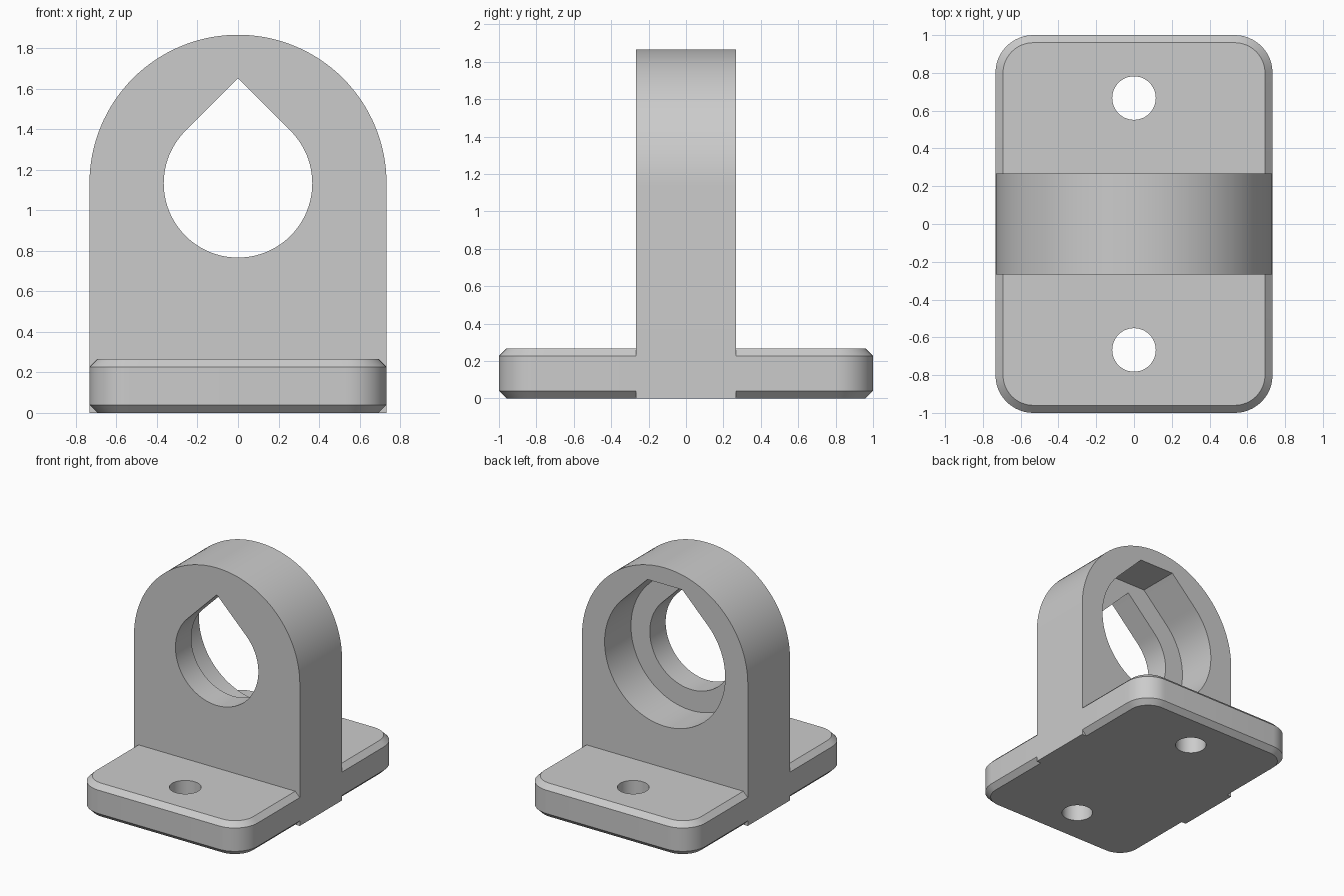
import bpy, bmesh
from math import pi, cos, sin

U = 1 / 15                      # one design unit
HALF_W, HALF_L = 11 * U, 1.0    # base half sizes
BASE_H, HALF_T = 4 * U, 4 * U   # base height, upright half thickness
AXIS_Z = 17 * U                 # height of the bore axis
CHAMFER = 0.04

cube = bpy.data.objects.get("Cube")
if cube:
    bpy.data.objects.remove(cube, do_unlink=True)

grey = bpy.data.materials.new("light grey")
grey.use_nodes = True
colour = (0.6, 0.6, 0.6, 1)
grey.diffuse_color = colour
grey.node_tree.nodes["Principled BSDF"].inputs["Base Color"].default_value = colour


def arc(cx, cy, r, start, end, n):
    return [(cx + r * cos(start + (end - start) * i / n),
             cy + r * sin(start + (end - start) * i / n)) for i in range(n + 1)]


def loft(name, rings):
    """Solid skinned through matching closed rings of points."""
    bm = bmesh.new()
    loops = [[bm.verts.new(p) for p in ring] for ring in rings]
    for a, b in zip(loops, loops[1:]):
        for i in range(len(a)):
            j = (i + 1) % len(a)
            bm.faces.new((a[i], a[j], b[j], b[i]))
    bm.faces.new(loops[0])
    bm.faces.new(loops[-1])
    bmesh.ops.recalc_face_normals(bm, faces=bm.faces)
    mesh = bpy.data.meshes.new(name)
    bm.to_mesh(mesh)
    bm.free()
    mesh.materials.append(grey)
    obj = bpy.data.objects.new(name, mesh)
    bpy.context.collection.objects.link(obj)
    return obj


def prism_y(name, outline, y0, y1):
    return loft(name, [[(x, y, z) for x, z in outline] for y in (y0, y1)])


def combine(target, tool, operation):
    """Apply a boolean and discard the tool."""
    mod = target.modifiers.new(operation, 'BOOLEAN')
    mod.operation, mod.solver, mod.object = operation, 'EXACT', tool
    bpy.context.view_layer.objects.active = target
    bpy.ops.object.modifier_apply(modifier=mod.name)
    bpy.data.objects.remove(tool, do_unlink=True)


def base_ring(inset, z):
    """Rounded rectangle, shrunk by inset."""
    r = 3 * U
    points = []
    for k, (sx, sy) in enumerate([(1, 1), (-1, 1), (-1, -1), (1, -1)]):
        points += arc(sx * (HALF_W - r), sy * (HALF_L - r), r - inset,
                      k * pi / 2, (k + 1) * pi / 2, 12)
    return [(x, y, z) for x, y in points]


def teardrop(r, flat_z=None):
    """Round bore with a 45 degree roof, pointed or cut flat."""
    points = arc(0, AXIS_Z, r, 3 * pi / 4, 9 * pi / 4, 72)
    apex = AXIS_Z + r * 2 ** 0.5
    if flat_z is None:
        return points + [(0, apex)]
    half = apex - flat_z
    return points + [(half, flat_z), (-half, flat_z)]


# Chamfered base plate
bracket = loft("bearing_bracket", [base_ring(CHAMFER, 0), base_ring(0, CHAMFER),
                                   base_ring(0, BASE_H - CHAMFER), base_ring(CHAMFER, BASE_H)])

# Round-topped upright running down through the base
outline = arc(0, AXIS_Z, HALF_W, 0, pi, 64) + [(-HALF_W, 0), (HALF_W, 0)]
combine(bracket, prism_y("upright", outline, -HALF_T, HALF_T), 'UNION')

# Pointed through bore and the wider pocket open at the back
combine(bracket, prism_y("bore", teardrop(5.5 * U), -0.5, 0.5), 'DIFFERENCE')
combine(bracket, prism_y("pocket", teardrop(8 * U, 26 * U), -U, 0.5), 'DIFFERENCE')

# Bolt holes at the front and back
for side in (-1, 1):
    circle = arc(0, side * 10 * U, 1.73 * U, 0, 2 * pi, 48)[:-1]
    hole = loft("bolt_hole", [[(x, y, z) for x, y in circle] for z in (-0.1, 0.5)])
    combine(bracket, hole, 'DIFFERENCE')

# Smooth curves, sharp edges
bpy.ops.object.select_all(action='DESELECT')
bracket.select_set(True)
bpy.context.view_layer.objects.active = bracket
bpy.ops.object.shade_smooth_by_angle(angle=pi / 6)
